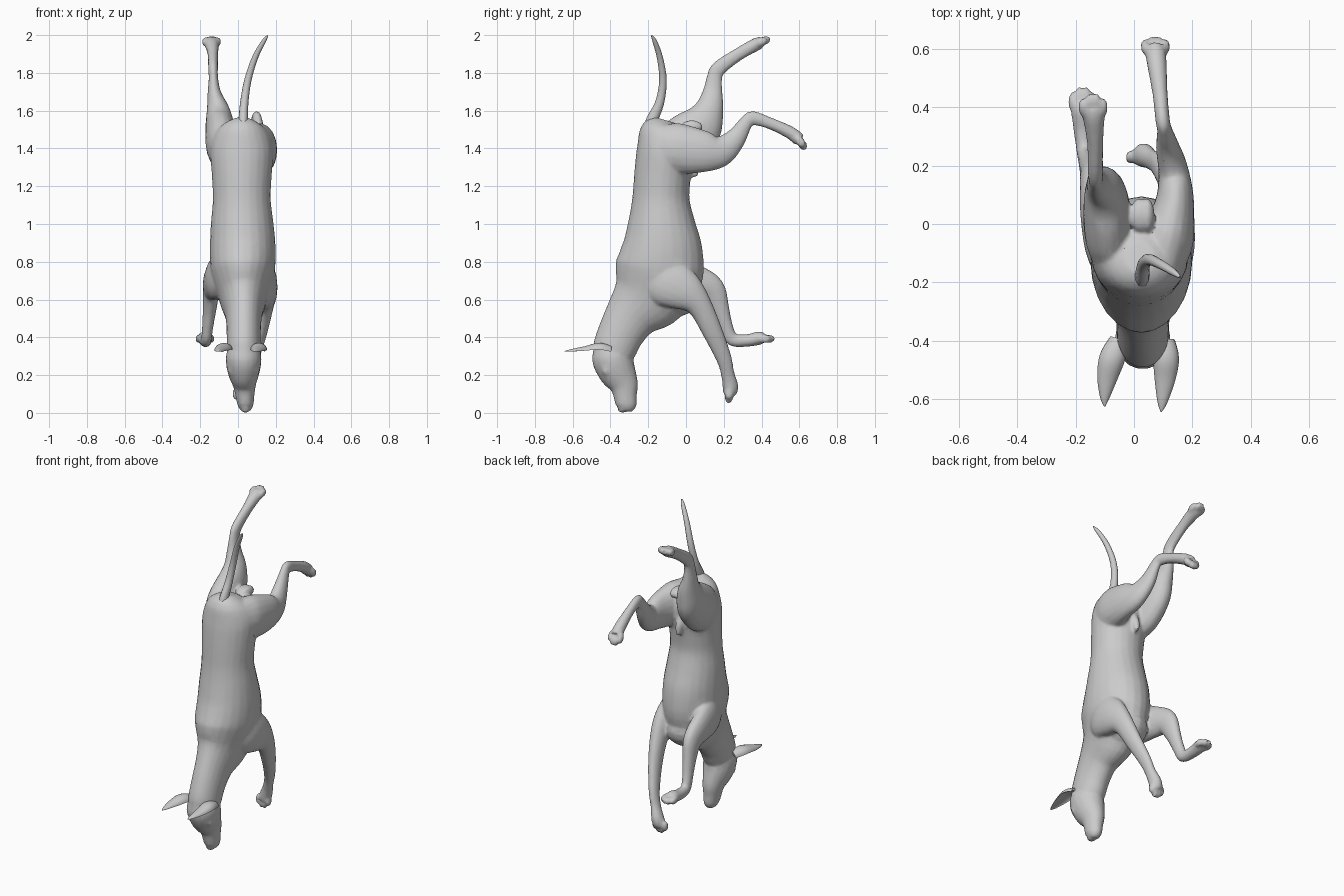
import bpy, bmesh, math
from mathutils import Vector, Matrix


def spline(p, sub):
    """Catmull-Rom resampling of the stations (x, y, z, half width, half depth)."""
    out = []
    for i in range(len(p) - 1):
        a, b, c, d = p[max(i - 1, 0)], p[i], p[i + 1], p[min(i + 2, len(p) - 1)]
        for k in range(sub):
            t = k / sub
            out.append([0.5 * (2 * q + (r - o) * t + (2 * o - 5 * q + 4 * r - s) * t * t
                               + (3 * q - o - 3 * r + s) * t ** 3)
                        for o, q, r, s in zip(a, b, c, d)])
    return out + [list(p[-1])]


def finish(name, bm):
    bmesh.ops.recalc_face_normals(bm, faces=bm.faces)
    me = bpy.data.meshes.new(name)
    bm.to_mesh(me)
    bm.free()
    ob = bpy.data.objects.new(name, me)
    bpy.context.collection.objects.link(ob)
    return ob


def loft(name, stations, sides=18, sub=4, cup=False):
    st = spline(stations, sub)
    pts = [Vector(s[:3]) for s in st]
    bm = bmesh.new()
    rings = []
    for i, s in enumerate(st):
        t = (pts[min(i + 1, len(pts) - 1)] - pts[max(i - 1, 0)]).normalized()
        side = (Vector((1, 0, 0)) - t * t.x).normalized()
        deep = t.cross(side)
        ring = []
        for k in range(sides):
            a = 2 * math.pi * k / sides
            d = math.sin(a)
            if cup and d < 0:
                d *= -0.35
            ring.append(bm.verts.new(pts[i] + side * s[3] * math.cos(a) + deep * s[4] * d))
        rings.append(ring)
    for a, b in zip(rings, rings[1:]):
        for k in range(sides):
            n = (k + 1) % sides
            bm.faces.new((a[k], a[n], b[n], b[k]))
    bm.faces.new(rings[0])
    bm.faces.new(rings[-1])
    return finish(name, bm)


def ball(name, c, r, tilt=0.0):
    bm = bmesh.new()
    m = Matrix.Translation(c) @ Matrix.Rotation(tilt, 4, 'X') @ Matrix.Diagonal((*r, 1))
    bmesh.ops.create_uvsphere(bm, u_segments=14, v_segments=10, radius=1, matrix=m)
    return finish(name, bm)


parts = []

# trunk, neck and head
parts.append(loft("torso", [
    (.02, -.11, 1.55, .05, .06), (.02, -.12, 1.50, .13, .125), (.02, -.11, 1.40, .165, .15),
    (.02, -.125, 1.25, .158, .15), (.02, -.133, 1.13, .153, .152), (.022, -.13, 1.0, .166, .18),
    (.025, -.127, .87, .174, .215), (.025, -.145, .74, .168, .235), (.027, -.20, .62, .13, .205),
    (.03, -.285, .52, .098, .145), (.03, -.345, .42, .09, .123), (.03, -.38, .33, .088, .115),
    (.03, -.39, .26, .07, .09)], sides=24))
parts.append(ball("breast", (.025, -.06, .63), (.13, .15, .12)))
parts.append(loft("head", [
    (.03, -.40, .37, .07, .07), (.03, -.395, .30, .094, .105), (.03, -.365, .22, .086, .10),
    (.034, -.33, .15, .062, .078), (.037, -.322, .09, .05, .062), (.04, -.317, .04, .042, .055),
    (.04, -.322, .012, .026, .032)]))
parts.append(ball("nose", (.04, -.335, .02), (.026, .028, .02)))
for s in (-1, 1):
    parts.append(ball("brow", (.031 + s * .06, -.42, .225), (.024, .026, .03)))

# hind legs
parts.append(loft("hind_leg_right", [
    (.10, -.15, 1.42, .07, .11), (.115, -.05, 1.40, .09, .135), (.14, .08, 1.385, .066, .115),
    (.135, .18, 1.385, .052, .085), (.115, .26, 1.45, .04, .057), (.105, .32, 1.54, .026, .036),
    (.098, .355, 1.56, .025, .038), (.09, .44, 1.535, .026, .031), (.078, .55, 1.485, .034, .034),
    (.073, .60, 1.445, .036, .036)]))
parts.append(loft("hind_leg_left", [
    (-.07, -.12, 1.36, .07, .11), (-.085, -.03, 1.42, .085, .14), (-.095, .07, 1.51, .078, .125),
    (-.105, .12, 1.60, .062, .082), (-.125, .14, 1.69, .037, .055), (-.13, .15, 1.77, .025, .042),
    (-.132, .175, 1.825, .026, .04), (-.133, .28, 1.90, .028, .034), (-.138, .37, 1.95, .038, .035),
    (-.14, .40, 1.962, .036, .03)]))

# front legs
parts.append(loft("front_leg_right", [
    (.12, -.20, .74, .04, .09), (.14, -.11, .70, .062, .13), (.148, -.01, .645, .06, .11),
    (.142, .07, .57, .048, .068), (.12, .14, .43, .036, .054), (.085, .20, .29, .028, .042),
    (.06, .22, .21, .027, .036), (.035, .235, .14, .036, .042), (.025, .23, .10, .036, .036)]))
parts.append(loft("front_leg_left", [
    (-.085, -.18, .75, .04, .09), (-.11, -.08, .72, .058, .12), (-.13, .05, .69, .055, .095),
    (-.14, .135, .65, .046, .075), (-.15, .18, .55, .036, .05), (-.16, .21, .46, .03, .038),
    (-.168, .245, .39, .028, .036), (-.173, .32, .383, .034, .033), (-.175, .385, .395, .04, .036),
    (-.175, .41, .393, .036, .03)]))

# toes: paw centre, spread direction angle in the side view
for name, c, ang in (("hind_toe_right", (.073, .61, 1.43), -1.0),
                     ("hind_toe_left", (-.14, .405, 1.967), .35),
                     ("front_toe_right", (.022, .228, .095), -1.65),
                     ("front_toe_left", (-.175, .425, .392), .0)):
    for k in range(4):
        o = k - 1.5
        reach = .012 if abs(o) < 1 else -.006
        p = (c[0] + o * .024, c[1] + reach * math.cos(ang), c[2] + reach * math.sin(ang))
        parts.append(ball(name, p, (.014, .034, .023), ang))

# underside details
parts.append(loft("sheath", [(.02, -.02, 1.40, .025, .03), (.02, .03, 1.32, .025, .03),
                             (.02, .05, 1.25, .014, .016)], sides=12))
for s in (-1, 1):
    parts.append(ball("groin_lobe", (.03 + s * .014, .03, 1.515), (.027, .06, .034)))

# fuse all body parts into one skin
bpy.ops.object.select_all(action='DESELECT')
for p in parts:
    p.select_set(True)
body = parts[0]
bpy.context.view_layer.objects.active = body
bpy.ops.object.join()
body.name = "dog_body"
rm = body.modifiers.new("fuse", 'REMESH')
rm.mode = 'VOXEL'
rm.voxel_size = .0085
sm = body.modifiers.new("soften", 'SMOOTH')
sm.factor = .5
sm.iterations = 5
dc = body.modifiers.new("simplify", 'DECIMATE')
dc.ratio = .2
for m in ("fuse", "soften", "simplify"):
    bpy.ops.object.modifier_apply(modifier=m)

# tail and cupped ears
tail = loft("tail", [(.025, -.17, 1.44, .03, .045), (.027, -.185, 1.53, .026, .034),
                     (.033, -.14, 1.64, .022, .024), (.052, -.122, 1.76, .019, .02),
                     (.09, -.138, 1.88, .016, .016), (.135, -.165, 1.965, .012, .012),
                     (.157, -.182, 1.997, .004, .004)], sides=12)
ears = [loft("ear_left", [(-.05, -.40, .325, .035, .03), (-.075, -.46, .335, .044, .036),
                          (-.092, -.53, .33, .034, .024), (-.10, -.595, .325, .016, .012),
                          (-.10, -.625, .325, .002, .002)], cup=True),
        loft("ear_right", [(.105, -.40, .325, .035, .03), (.11, -.46, .335, .044, .036),
                           (.106, -.53, .33, .036, .024), (.097, -.61, .325, .017, .012),
                           (.093, -.643, .325, .002, .002)], cup=True)]

for ob in [body, tail] + ears:
    bpy.ops.object.select_all(action='DESELECT')
    ob.select_set(True)
    bpy.context.view_layer.objects.active = ob
    bpy.ops.object.shade_smooth_by_angle(angle=math.radians(40))
